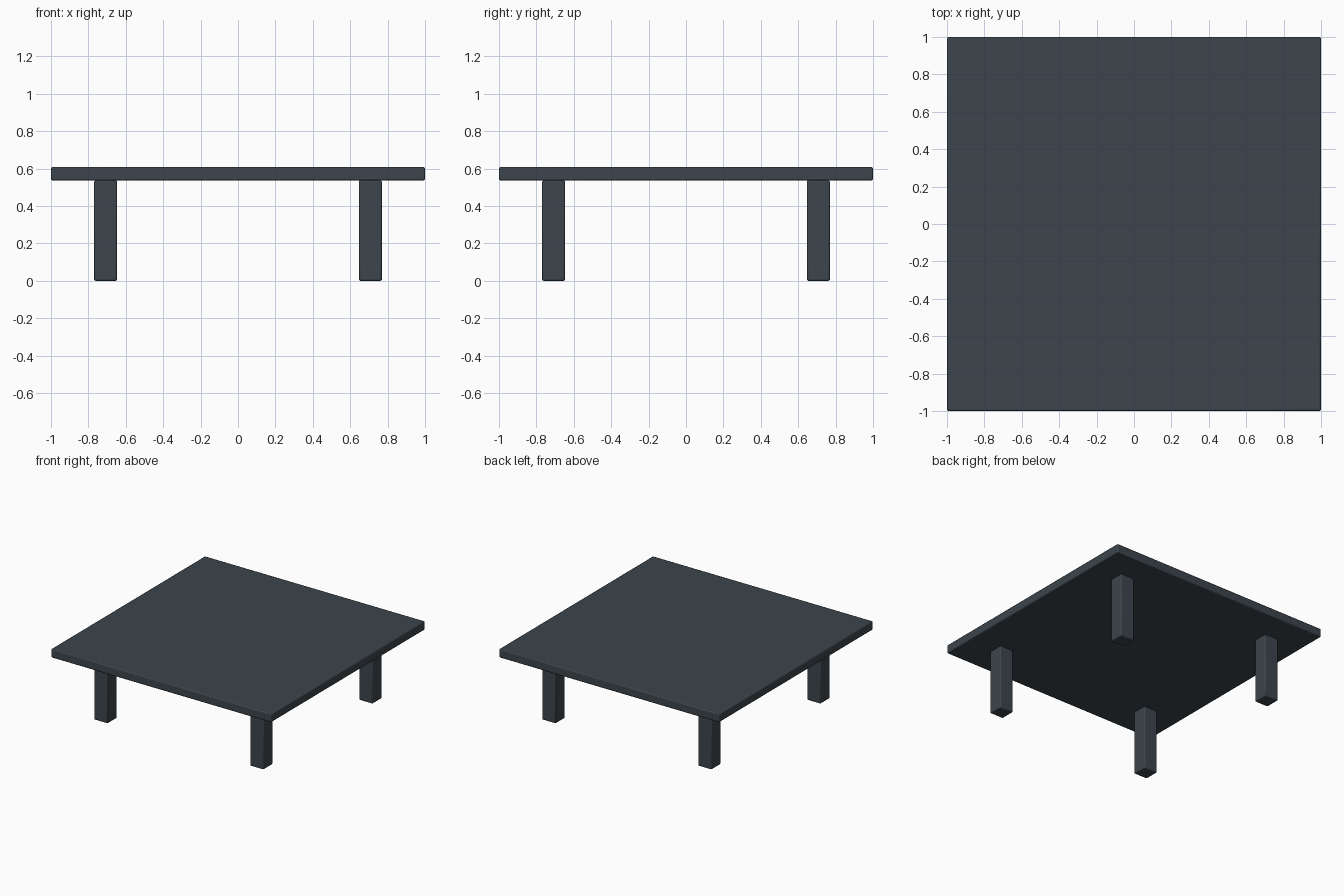
import bpy

if "Cube" in bpy.data.objects:
    bpy.data.objects.remove(bpy.data.objects["Cube"])

TOP_Z, UNDER_Z = 0.608, 0.537
LEG_POS, LEG_W = 0.708, 0.123

slate = bpy.data.materials.new("dark_slate")
slate.diffuse_color = (0.045, 0.06, 0.072, 1)
slate.use_nodes = True
slate.node_tree.nodes["Principled BSDF"].inputs["Base Color"].default_value = slate.diffuse_color


def block(name, centre, size):
    """Box with softly eased edges."""
    bpy.ops.mesh.primitive_cube_add(size=1, location=centre)
    ob = bpy.context.object
    ob.name = name
    ob.scale = size
    bpy.ops.object.transform_apply(location=False, rotation=False, scale=True)
    ob.data.materials.append(slate)
    bevel = ob.modifiers.new("eased_edges", 'BEVEL')
    bevel.width = 0.008
    bevel.segments = 2
    bpy.ops.object.shade_smooth_by_angle()
    return ob


# Square table top
block("table_top", (0, 0, (TOP_Z + UNDER_Z) / 2), (2, 2, TOP_Z - UNDER_Z))

# Four square legs, set in from the corners
for side, sx in (("left", -1), ("right", 1)):
    for end, sy in (("front", -1), ("back", 1)):
        block(f"{end}_{side}_leg",
              (sx * LEG_POS, sy * LEG_POS, UNDER_Z / 2),
              (LEG_W, LEG_W, UNDER_Z))
